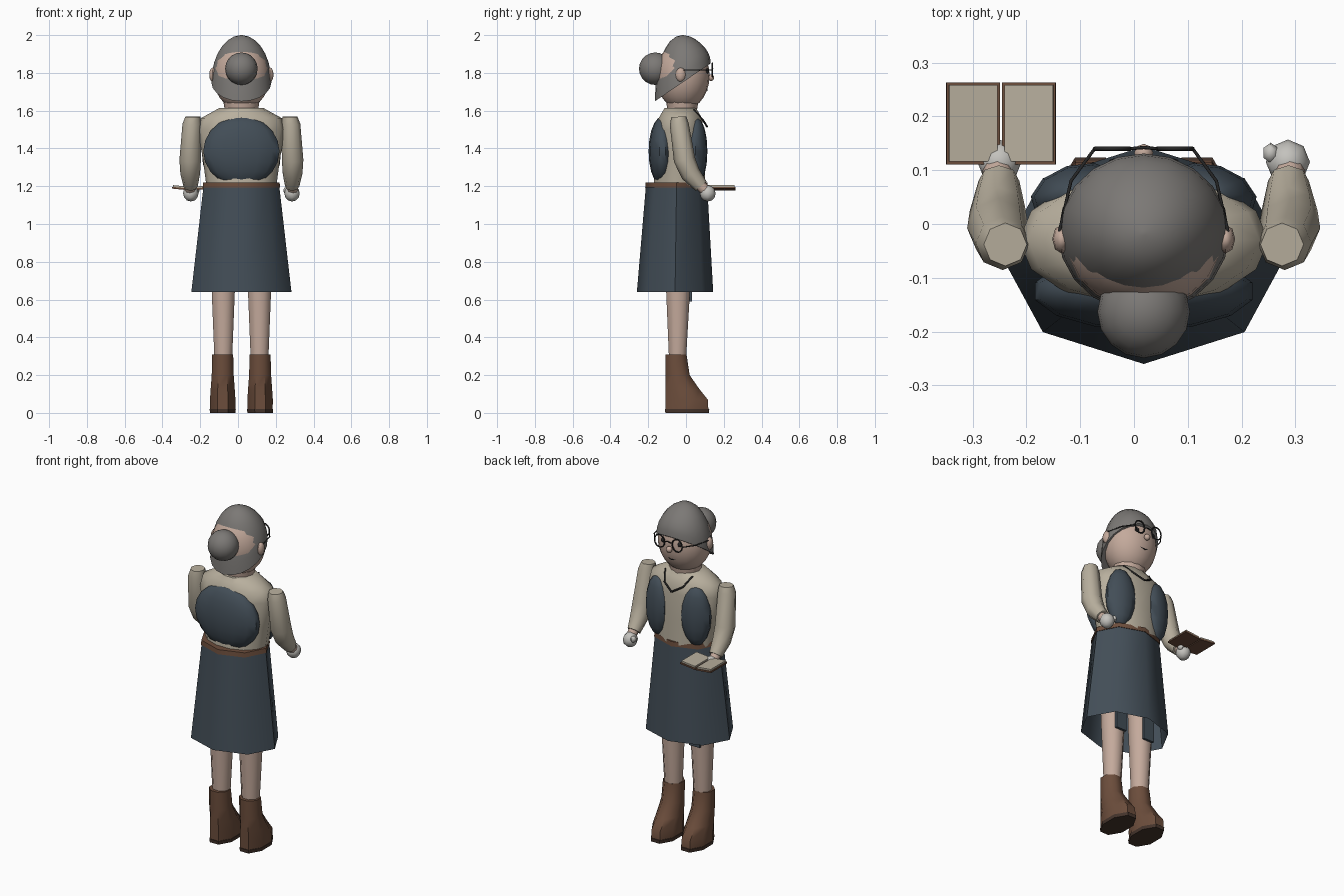
import bpy, bmesh, math
from mathutils import Vector, Matrix

if "Cube" in bpy.data.objects:
    bpy.data.objects.remove(bpy.data.objects["Cube"])

CX = 0.018  # body axis; the figure faces +y


def mat(name, c):
    m = bpy.data.materials.new(name)
    m.diffuse_color = (*c, 1)
    m.use_nodes = True
    m.node_tree.nodes["Principled BSDF"].inputs["Base Color"].default_value = m.diffuse_color
    return m


HAIR = mat("grey_hair", (.20, .19, .18))
SKIN = mat("skin", (.55, .40, .33))
CLOTH = mat("cream_cloth", (.48, .43, .34))
NAVY = mat("dark_blue", (.055, .075, .095))
LEATHER = mat("leather", (.15, .075, .045))
SOLE = mat("sole", (.06, .035, .025))
GLOVE = mat("glove", (.55, .54, .51))
BLACK = mat("black", (.02, .02, .02))


def finish(bm, name, m, angle=50):
    bmesh.ops.recalc_face_normals(bm, faces=bm.faces)
    me = bpy.data.meshes.new(name)
    bm.to_mesh(me)
    bm.free()
    ob = bpy.data.objects.new(name, me)
    bpy.context.collection.objects.link(ob)
    me.materials.append(m)
    bpy.ops.object.select_all(action='DESELECT')
    bpy.context.view_layer.objects.active = ob
    ob.select_set(True)
    bpy.ops.object.shade_smooth_by_angle(angle=math.radians(angle))
    return ob


def skin_rings(name, rings, m, caps=(True, True), angle=50):
    bm = bmesh.new()
    vs = [[bm.verts.new(p) for p in r] for r in rings]
    n = len(vs[0])
    for a, b in zip(vs, vs[1:]):
        for i in range(n):
            bm.faces.new((a[i], a[(i + 1) % n], b[(i + 1) % n], b[i]))
    for flag, r in zip(caps, (vs[0], vs[-1])):
        if flag:
            bm.faces.new(r)
    return finish(bm, name, m, angle)


def loft(name, secs, m, n=8, phase=0.0, caps=(True, True)):
    """Stack of horizontal ellipses: (cx, cy, z, rx, ry)."""
    ang = [2 * math.pi * i / n + phase for i in range(n)]
    return skin_rings(name, [[(x + rx * math.cos(a), y + ry * math.sin(a), z) for a in ang]
                             for x, y, z, rx, ry in secs], m, caps)


def tube(name, path, m, n=8):
    """Round tube through (x, y, z, r), bending in the side plane."""
    pts = [Vector(p[:3]) for p in path]
    rings = []
    for i, p in enumerate(pts):
        t = (pts[min(i + 1, len(pts) - 1)] - pts[max(i - 1, 0)]).normalized()
        u = Vector((1, 0, 0))
        v = t.cross(u).normalized()
        r = path[i][3]
        rings.append([p + (u * math.cos(a) + v * math.sin(a)) * r
                      for a in (2 * math.pi * k / n for k in range(n))])
    return skin_rings(name, rings, m)


def ball(name, loc, rad, m, seg=12, rings=8, rz=0.0):
    bm = bmesh.new()
    bmesh.ops.create_uvsphere(bm, u_segments=seg, v_segments=rings, radius=1)
    bm.transform(Matrix.Translation(loc) @ Matrix.Rotation(rz, 4, 'Z') @ Matrix.Diagonal((*rad, 1)))
    return finish(bm, name, m)


def box(name, loc, size, m, ry=0.0):
    bm = bmesh.new()
    bmesh.ops.create_cube(bm, size=1)
    bm.transform(Matrix.Translation(loc) @ Matrix.Rotation(ry, 4, 'Y') @ Matrix.Diagonal((*size, 1)))
    return finish(bm, name, m, 30)


def wire(name, pts, r, m, closed=False):
    cu = bpy.data.curves.new(name, 'CURVE')
    cu.dimensions = '3D'
    cu.bevel_depth = r
    cu.bevel_resolution = 1
    sp = cu.splines.new('POLY')
    sp.points.add(len(pts) - 1)
    for q, p in zip(sp.points, pts):
        q.co = (*p, 1)
    sp.use_cyclic_u = closed
    cu.materials.append(m)
    ob = bpy.data.objects.new(name, cu)
    bpy.context.collection.objects.link(ob)
    return ob


# skirt, belt and blouse
loft("skirt", [(CX, -.058, .64, .265, .202), (CX, -.05, 1.205, .2, .162)], NAVY, caps=(False, True))
loft("belt", [(CX, -.05, 1.193, .205, .166), (CX, -.05, 1.22, .202, .164)], LEATHER)
loft("blouse", [(CX, -.035, 1.2, .185, .14), (CX, -.03, 1.35, .205, .13), (CX, -.03, 1.5, .232, .125),
                (CX, -.03, 1.56, .215, .118), (CX, -.03, 1.59, .16, .10), (CX, -.03, 1.615, .115, .085)],
     CLOTH, n=14)

# waistcoat panels
ball("vest_back", (CX, -.125, 1.385), (.207, .073, .185), NAVY, 14, 10)
for s in (-1, 1):
    ball("vest_front", (CX + s * .128, .06, 1.385), (.085, .05, .175), NAVY, 10, 8, -s * .3)

# neck, face and hair
loft("neck", [(CX, -.02, 1.58, .085, .075), (CX, -.02, 1.68, .1, .09)], SKIN, n=12)
ball("face", (CX, -.017, 1.785), (.15, .142, .182), SKIN, 20, 14)
rows = []
for k in range(8):
    phi = math.radians(k * 12.6)
    r, h = math.cos(phi), math.sin(phi)
    rows.append([(CX + .159 * r * math.cos(a), -.017 + .148 * r * math.sin(a),
                  1.75 + .25 * h + .68 * .148 * r * math.sin(a) * (1 - h))
                 for a in (2 * math.pi * i / 20 for i in range(20))])
skin_rings("hair", rows, HAIR)
ball("hair_bun", (CX, -.163, 1.822), (.086, .086, .086), HAIR, 16, 10)
ball("nose", (CX, .132, 1.775), (.018, .017, .018), SKIN, 8, 6)
wire("mouth", [(CX + d, .112 - abs(d) * .2, 1.708 + abs(d) * .3) for d in (-.03, -.015, 0, .015, .03)],
     .003, BLACK)
for s in (-1, 1):
    ball("ear", (CX + s * .152, -.028, 1.79), (.018, .027, .038), SKIN, 8, 6)
    ball("eye", (CX + s * .055, .112, 1.81), (.012, .01, .014), BLACK, 8, 6)
    # spectacles
    wire("spectacle_rim", [(CX + s * .058 + .033 * math.cos(a), .14, 1.815 + .037 * math.sin(a))
                           for a in (2 * math.pi * i / 14 for i in range(14))], .004, BLACK, True)
    wire("spectacle_arm", [(CX + s * .091, .14, 1.815), (CX + s * .135, .08, 1.815),
                           (CX + s * .158, -.02, 1.815)], .003, BLACK)
    # collar edge
    wire("collar_cord", [(CX + s * .09, .04, 1.605), (CX + s * .06, .09, 1.55),
                         (CX, .112, 1.515)], .005, BLACK)
wire("spectacle_bridge", [(CX - .025, .14, 1.82), (CX, .142, 1.825), (CX + .025, .14, 1.82)], .003, BLACK)

for s in (-1, 1):
    # arms
    xs, xe = CX + s * .262, CX + s * .271
    tube("sleeve", [(xs - s * .005, -.038, 1.568, .04), (xs, -.036, 1.53, .05), (xe, -.008, 1.34, .057),
                    (xe, .025, 1.265, .052), (xe - s * .002, .08, 1.2, .038)], CLOTH)
    tube("wrist", [(xe, .06, 1.22, .03), (xe, .11, 1.17, .028)], SKIN)
    ball("hand", (CX + s * .268, .115, 1.162), (.041, .042, .043), GLOVE, 8, 6)
    ball("thumb", (CX + s * .236, .132, 1.178), (.016, .02, .018), GLOVE, 6, 5)
    # legs and boots
    lx = CX + s * .096
    loft("leg", [(lx, -.045, .27, .05, .048), (lx, -.042, .64, .066, .068), (lx, -.045, 1.0, .075, .075)],
         SKIN, phase=math.pi / 8)
    box("apron_tail", (lx, .026, .8), (.07, .014, .42), NAVY)
    bx = CX + s * .099
    loft("boot", [(bx, (a + b) / 2, z, w, (b - a) / 2 * 1.04) for z, a, b, w in
                  ((.018, -.112, .123, .072), (.07, -.112, .12, .073), (.125, -.112, .075, .069),
                   (.2, -.112, .022, .063), (.31, -.112, .005, .06))], LEATHER, phase=math.pi / 8)
    loft("boot_sole", [(bx, .006, 0, .073, .125), (bx, .006, .02, .075, .127)], SOLE, phase=math.pi / 8)
    # open book resting on the left-hand glove
    px = -.247 + s * .052
    box("book_cover", (px, .187, 1.187), (.1, .152, .009), LEATHER, -s * .1)
    box("book_pages", (px, .187, 1.195), (.09, .142, .012), CLOTH, -s * .1)
